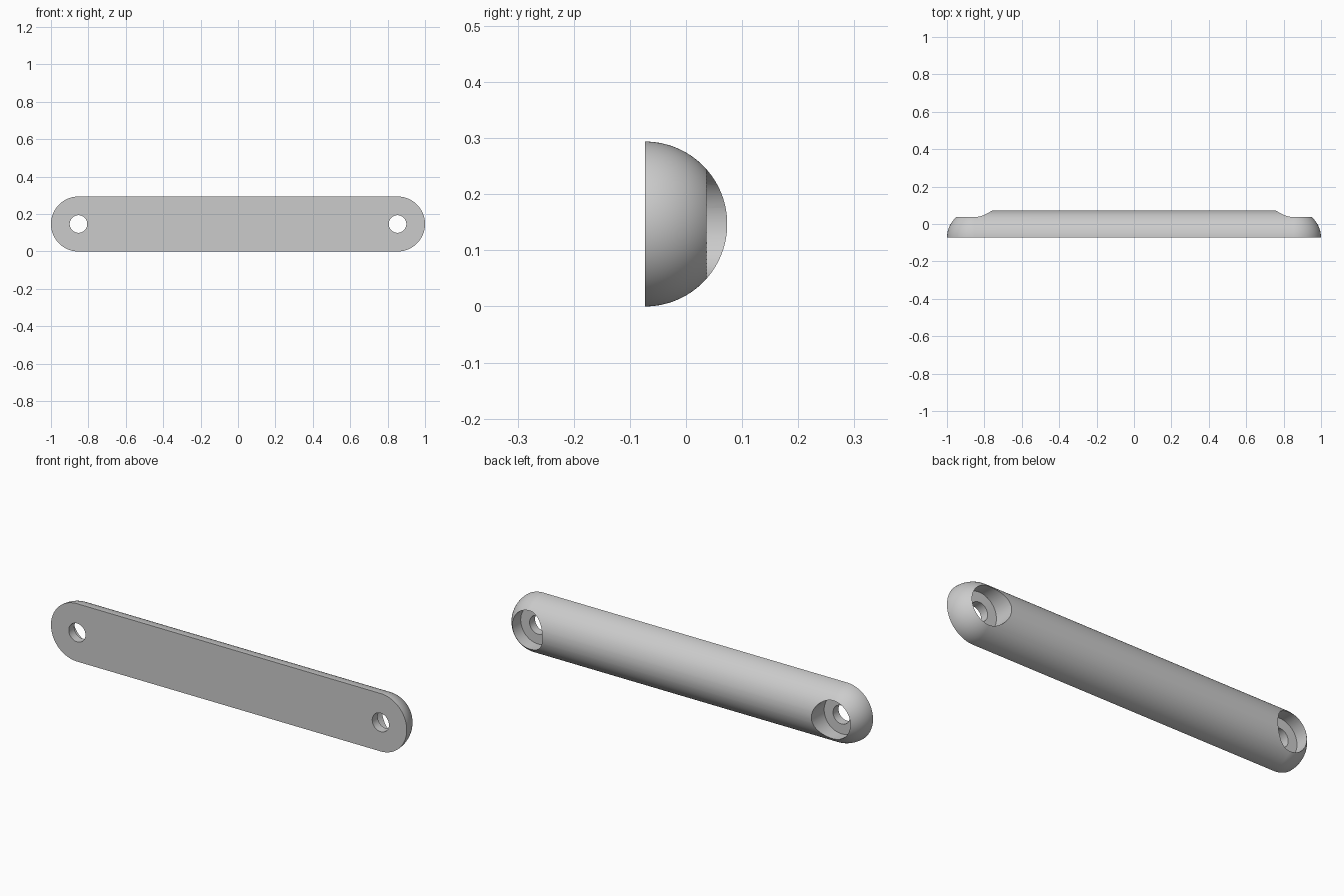
import bpy, bmesh, math
from mathutils import Vector, Matrix

R = 0.147            # radius of the half-round section
CX = 1 - R           # centre of each rounded end
FLAT = -R / 2        # plane of the flat face
BORE, HOLE, FLOOR = 0.097, 0.047, 0.044

cube = bpy.data.objects.get("Cube")
if cube:
    bpy.data.objects.remove(cube, do_unlink=True)

grey = bpy.data.materials.new("light grey")
grey.use_nodes = True
grey.diffuse_color = (0.6, 0.6, 0.6, 1)
grey.node_tree.nodes["Principled BSDF"].inputs["Base Color"].default_value = (0.6, 0.6, 0.6, 1)


def add_object(name, bm):
    bmesh.ops.recalc_face_normals(bm, faces=bm.faces[:])
    mesh = bpy.data.meshes.new(name)
    bm.to_mesh(mesh)
    bm.free()
    mesh.materials.append(grey)
    obj = bpy.data.objects.new(name, mesh)
    bpy.context.collection.objects.link(obj)
    return obj


def cutter(name, x, radius, y0, y1):
    bm = bmesh.new()
    place = Matrix.Translation((x, (y0 + y1) / 2, R)) @ Matrix.Rotation(math.pi / 2, 4, "X")
    bmesh.ops.create_cone(bm, cap_ends=True, segments=64, radius1=radius,
                          radius2=radius, depth=y1 - y0, matrix=place)
    obj = add_object(name, bm)
    obj.hide_render = True
    return obj


# Half-round bar: one arc swept along x, with a quarter sphere spun at each end
bm = bmesh.new()
steps = 64
for side in (1, -1):
    arc = []
    for i in range(steps + 1):
        a = math.pi * i / steps
        arc.append(bm.verts.new((side * CX, FLAT + R * math.sin(a), R - R * math.cos(a))))
    edges = [bm.edges.new(pair) for pair in zip(arc, arc[1:])]
    if side == 1:
        swept = bmesh.ops.extrude_edge_only(bm, edges=edges)["geom"]
        moved = [g for g in swept if isinstance(g, bmesh.types.BMVert)]
        bmesh.ops.translate(bm, verts=moved, vec=(-2 * CX, 0, 0))
    bmesh.ops.spin(bm, geom=arc + edges, cent=(side * CX, FLAT, R), axis=(0, 0, 1),
                   angle=-side * math.pi / 2, steps=32)
bmesh.ops.remove_doubles(bm, verts=bm.verts[:], dist=1e-5)

# Flat mounting face
rim = [e for e in bm.edges if e.is_boundary]
bmesh.ops.holes_fill(bm, edges=rim, sides=0)
bar = add_object("handle_bar", bm)

# Screw holes with wide counterbores opening at the back
cutters = []
for label, x in (("left", CX), ("right", -CX)):
    cutters.append(cutter(label + "_counterbore", x, BORE, FLAT + FLOOR, 0.3))
    cutters.append(cutter(label + "_screw_hole", x, HOLE, -0.3, 0.2))

bpy.ops.object.select_all(action="DESELECT")
bar.select_set(True)
bpy.context.view_layer.objects.active = bar
for tool in cutters:
    mod = bar.modifiers.new(tool.name, "BOOLEAN")
    mod.operation = "DIFFERENCE"
    mod.solver = "EXACT"
    mod.object = tool
    bpy.ops.object.modifier_apply(modifier=mod.name)
    bpy.data.objects.remove(tool, do_unlink=True)

bpy.ops.object.shade_smooth_by_angle(angle=math.radians(25))
